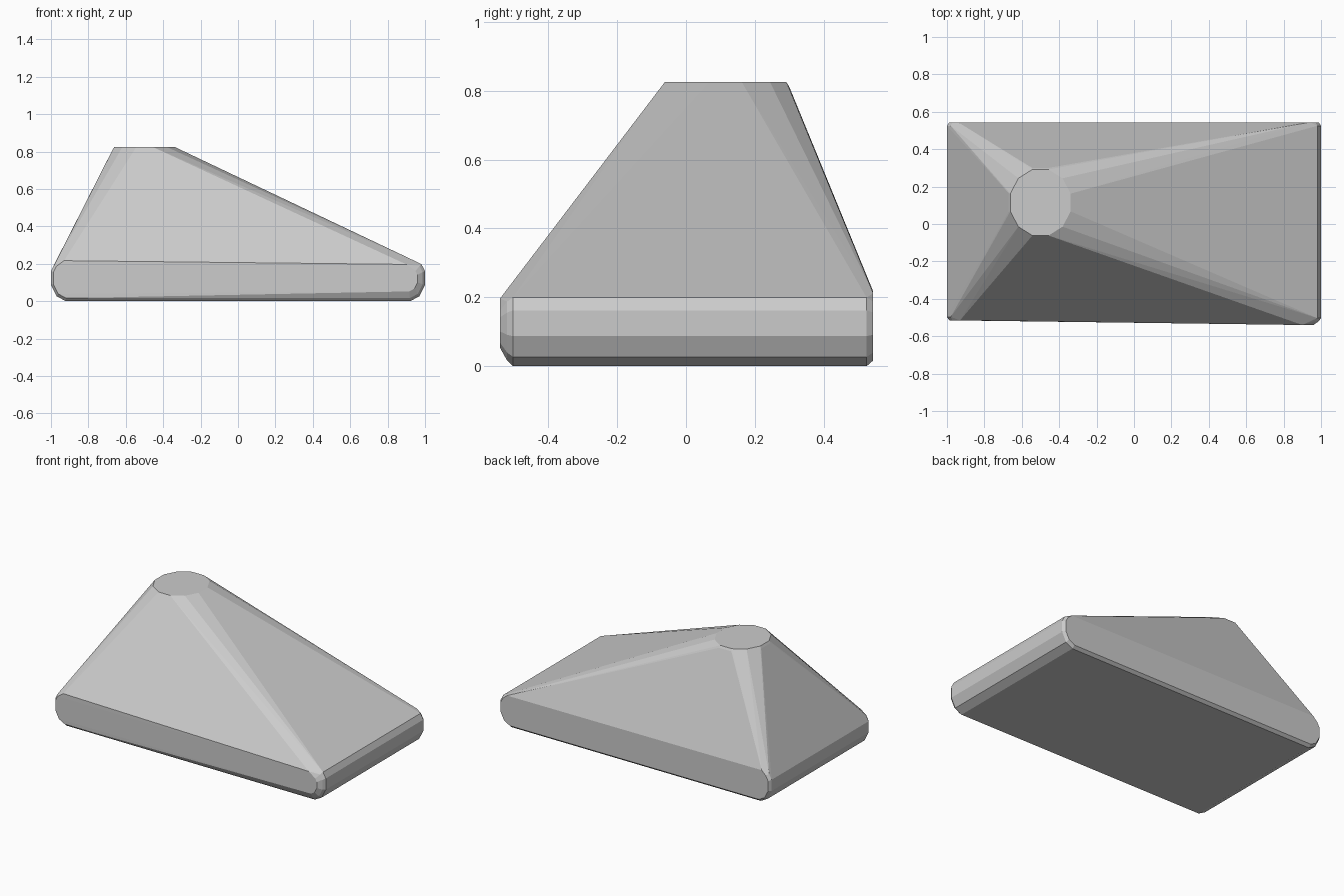
import bpy, bmesh, math

if "Cube" in bpy.data.objects:
    bpy.data.objects.remove(bpy.data.objects["Cube"])

bm = bmesh.new()

# Rounded outline of one end: (distance in from the end, height)
END = [(0.08, 0.003), (0.03, 0.03), (0.0, 0.09), (0.0, 0.165), (0.02, 0.202), (0.07, 0.215)]
CENTRE = (0.09, 0.12)


def end_slice(side, y, scale):
    """Place one slice of an end roll, shrunk towards its centre."""
    for d, z in END:
        d = CENTRE[0] + (d - CENTRE[0]) * scale
        z = CENTRE[1] + (z - CENTRE[1]) * scale
        bm.verts.new((side * (1 - d), y, z))


def peak_ring(z, shrink):
    """Place one twelve-sided ring of the flat peak."""
    for i in range(12):
        a = math.radians(15 + 30 * i)
        bm.verts.new((-0.5 + (0.176 - shrink) * math.cos(a),
                      0.115 + (0.192 - shrink) * math.sin(a), z))


# Left roll, then right roll with its blunter front corner
for y, s in [(-0.515, 0.86), (-0.497, 1), (0.525, 1), (0.544, 0.86)]:
    end_slice(-1, y, s)
for y, s in [(-0.54, 0.55), (-0.52, 0.86), (-0.503, 1), (0.525, 1), (0.544, 0.86)]:
    end_slice(1, y, s)

# Upper corners where the sloping faces meet the side walls
for x, y, z in [(-0.93, -0.515, 0.22), (0.9, -0.54, 0.2),
                (-0.94, 0.544, 0.22), (0.94, 0.544, 0.215)]:
    bm.verts.new((x, y, z))

# Peak with a small softened rim
peak_ring(0.814, 0.0)
peak_ring(0.828, 0.009)

# Wrap everything in one convex skin
hull = bmesh.ops.convex_hull(bm, input=bm.verts[:])
loose = {g for g in hull["geom_interior"] + hull["geom_unused"]
         if isinstance(g, bmesh.types.BMVert)}
bmesh.ops.delete(bm, geom=list(loose), context='VERTS')
bmesh.ops.dissolve_limit(bm, angle_limit=math.radians(1), verts=bm.verts[:], edges=bm.edges[:])
bmesh.ops.recalc_face_normals(bm, faces=bm.faces[:])

# Seat the model on the ground
low = min(v.co.z for v in bm.verts)
bmesh.ops.translate(bm, verts=bm.verts[:], vec=(0, 0, -low))

mesh = bpy.data.meshes.new("wedge_rock")
bm.to_mesh(mesh)
bm.free()
rock = bpy.data.objects.new("wedge_rock", mesh)
bpy.context.collection.objects.link(rock)
